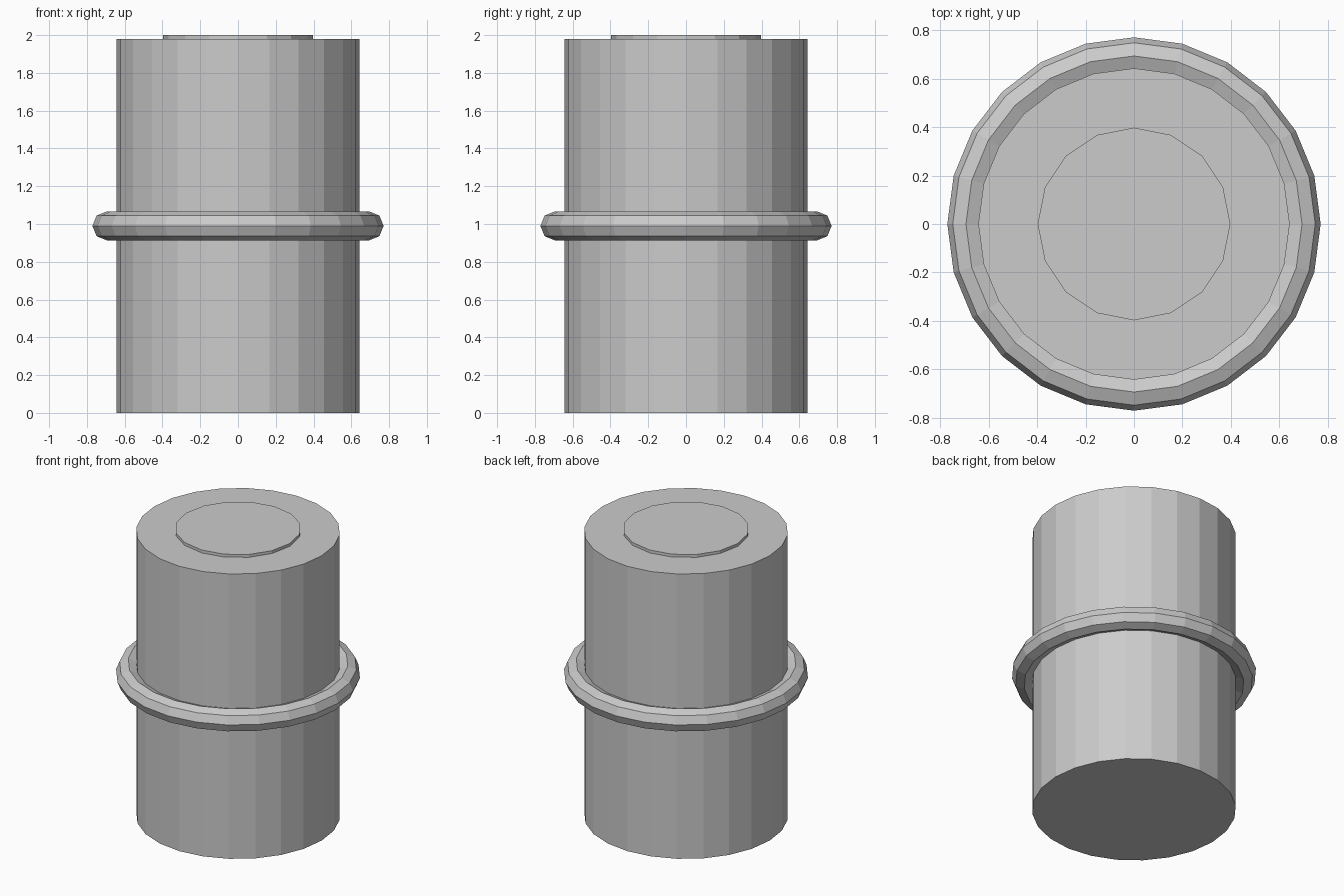
import bpy

if "Cube" in bpy.data.objects:
    bpy.data.objects.remove(bpy.data.objects["Cube"])


def cylinder(name, radius, z0, z1, sides):
    bpy.ops.mesh.primitive_cylinder_add(
        vertices=sides, radius=radius, depth=z1 - z0, location=(0, 0, (z0 + z1) / 2))
    bpy.context.object.name = name


# Main barrel
cylinder("canister_body", 0.643, 0.0, 1.98, 24)

# Slightly raised disc on top
cylinder("top_cap", 0.398, 1.96, 2.0, 16)

# Ring around the middle
bpy.ops.mesh.primitive_torus_add(
    major_segments=24, minor_segments=8,
    major_radius=0.694, minor_radius=0.077, location=(0, 0, 0.99))
bpy.context.object.name = "middle_ring"

# Flat facets throughout
for obj in bpy.data.objects:
    for face in obj.data.polygons:
        face.use_smooth = False
